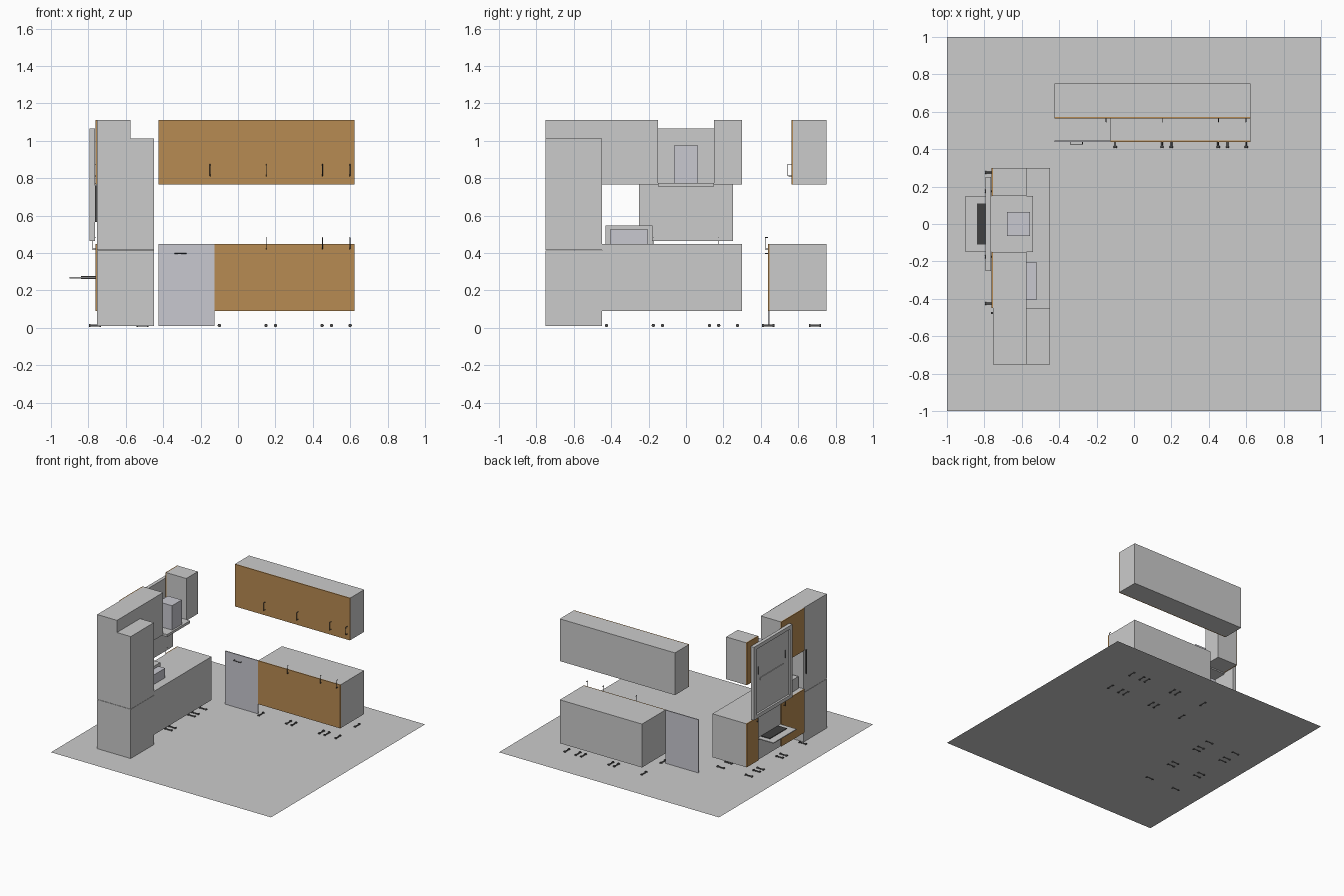
import bpy
from mathutils import Vector

if "Cube" in bpy.data.objects:
    bpy.data.objects.remove(bpy.data.objects["Cube"])


def material(name, color):
    m = bpy.data.materials.new(name)
    m.diffuse_color = (*color, 1)
    m.use_nodes = True
    m.node_tree.nodes["Principled BSDF"].inputs["Base Color"].default_value = m.diffuse_color
    return m


WOOD = material("wood", (0.477, 0.257, 0.084))
STEEL = material("steel", (0.58, 0.58, 0.63))
DARK = material("dark", (0.05, 0.05, 0.05))
METAL = material("handle_metal", (0.08, 0.08, 0.08))


def box(name, x, y, z, mat=None):
    """Box from (min, max) pairs."""
    c = [(a[0] + a[1]) / 2 for a in (x, y, z)]
    bpy.ops.mesh.primitive_cube_add(size=1, location=c)
    o = bpy.context.object
    o.name = name
    o.scale = [a[1] - a[0] for a in (x, y, z)]
    bpy.ops.object.transform_apply(location=False, rotation=False, scale=True)
    if mat:
        o.data.materials.append(mat)
    return o


def handle(name, centre, out, along, length=0.062):
    """U-shaped bar handle; centre lies on the door face."""
    c, out, along = Vector(centre), Vector(out), Vector(along)
    h = along * length / 2
    cu = bpy.data.curves.new(name, 'CURVE')
    cu.dimensions = '3D'
    cu.bevel_depth = 0.0025
    cu.bevel_resolution = 1
    cu.use_fill_caps = True
    s = cu.splines.new('POLY')
    pts = [c - h, c - h + out, c + h + out, c + h]
    s.points.add(len(pts) - 1)
    for p, v in zip(s.points, pts):
        p.co = (*v, 1)
    o = bpy.data.objects.new(name, cu)
    bpy.context.collection.objects.link(o)
    cu.materials.append(METAL)


def foot(centre, axis):
    """Adjustable foot lying on its side: thin shaft with a disc at each end."""
    axis = Vector(axis)
    rot = axis.to_track_quat('Z', 'Y').to_euler()
    for part, off, r, d in (("shaft", 0, 0.005, 0.06),
                            ("disc", -0.028, 0.009, 0.009),
                            ("disc", 0.028, 0.009, 0.009)):
        bpy.ops.mesh.primitive_cylinder_add(vertices=12, radius=r, depth=d,
                                            location=Vector(centre) + axis * off,
                                            rotation=rot)
        bpy.context.object.name = "foot_" + part
        bpy.context.object.data.materials.append(METAL)


# floor
bpy.ops.mesh.primitive_plane_add(size=2, location=(0, 0, 0.01))
bpy.context.object.name = "floor"

LOW, HIGH = (0.09, 0.447), (0.765, 1.112)

# back run: base and wall cabinets with wooden fronts
box("back_base_cabinet", (-0.125, 0.622), (0.447, 0.75), LOW)
box("back_wall_cabinet", (-0.425, 0.622), (0.573, 0.75), HIGH)
doors = [(-0.425, -0.125), (-0.125, 0.175), (0.175, 0.475), (0.475, 0.622)]
for i, d in enumerate(doors):
    box("back_wall_door", d, (0.565, 0.573), HIGH, WOOD)
    handle("back_wall_handle", (d[1] - 0.024, 0.565, 0.843), (0, -0.02, 0), (0, 0, 1))
    if i:
        box("back_base_door", d, (0.439, 0.447), LOW, WOOD)
        handle("back_base_handle", (d[1] - 0.024, 0.439, 0.452), (0, -0.016, 0), (0, 0, 1))

# dishwasher front
box("dishwasher_front", (-0.425, -0.125), (0.439, 0.447), (0.01, 0.447), STEEL)
handle("dishwasher_handle", (-0.307, 0.44, 0.397), (0, -0.016, 0), (1, 0, 0))

# left run: cabinets with fronts facing -x
box("left_base_cabinet", (-0.755, -0.45), (-0.45, 0.3), LOW)
for y, hy in (((-0.45, -0.15), -0.175), ((0.15, 0.3), 0.175)):
    box("left_wall_cabinet", (-0.755, -0.575), y, HIGH)
    box("left_wall_door", (-0.763, -0.755), y, HIGH, WOOD)
    box("left_base_door", (-0.763, -0.755), y, LOW, WOOD)
    for z in (0.843, 0.452):
        handle("left_door_handle", (-0.763, hy, z), (-0.017, 0, 0), (0, 0, 1))
box("over_fridge_cabinet", (-0.755, -0.575), (-0.75, -0.45), (1.012, 1.112))

# fridge freezer
box("freezer", (-0.755, -0.45), (-0.75, -0.45), (0.01, 0.414))
box("fridge", (-0.755, -0.45), (-0.75, -0.45), (0.416, 1.012))
box("fridge_handle", (-0.765, -0.755), (-0.48, -0.47), (0.565, 0.76), METAL)

# open oven door with dark glass
box("oven_door", (-0.9, -0.755), (-0.15, 0.15), (0.264, 0.271))
box("oven_glass", (-0.84, -0.76), (-0.11, 0.11), (0.262, 0.276), DARK)

# extractor hood
box("hood_plate", (-0.782, -0.54), (-0.15, 0.15), (0.755, 0.775))
box("hood_chimney", (-0.68, -0.555), (-0.063, 0.063), (0.775, 0.975), STEEL)

# window: pane and raised frame
box("window_pane", (-0.777, -0.765), (-0.22, 0.22), (0.495, 1.035))
for s in (-1, 1):
    box("window_stile", (-0.793, -0.765), sorted((s * 0.22, s * 0.25)), (0.465, 1.065))
for z in ((0.465, 0.495), (1.035, 1.065)):
    box("window_rail", (-0.793, -0.765), (-0.22, 0.22), z)

# microwave and its front
box("microwave_body", (-0.72, -0.58), (-0.43, -0.18), (0.447, 0.547))
box("microwave_front", (-0.6, -0.52), (-0.405, -0.203), (0.447, 0.525), STEEL)

# feet in two rows under each run
for x in (-0.1, 0.15, 0.2, 0.45, 0.5, 0.6):
    for y in (0.44, 0.69):
        foot((x, y, 0.0125), (0, 1, 0))
for y in (-0.425, -0.175, -0.125, 0.125, 0.175, 0.275):
    for x in (-0.765, -0.51):
        foot((x, y, 0.0125), (1, 0, 0))
